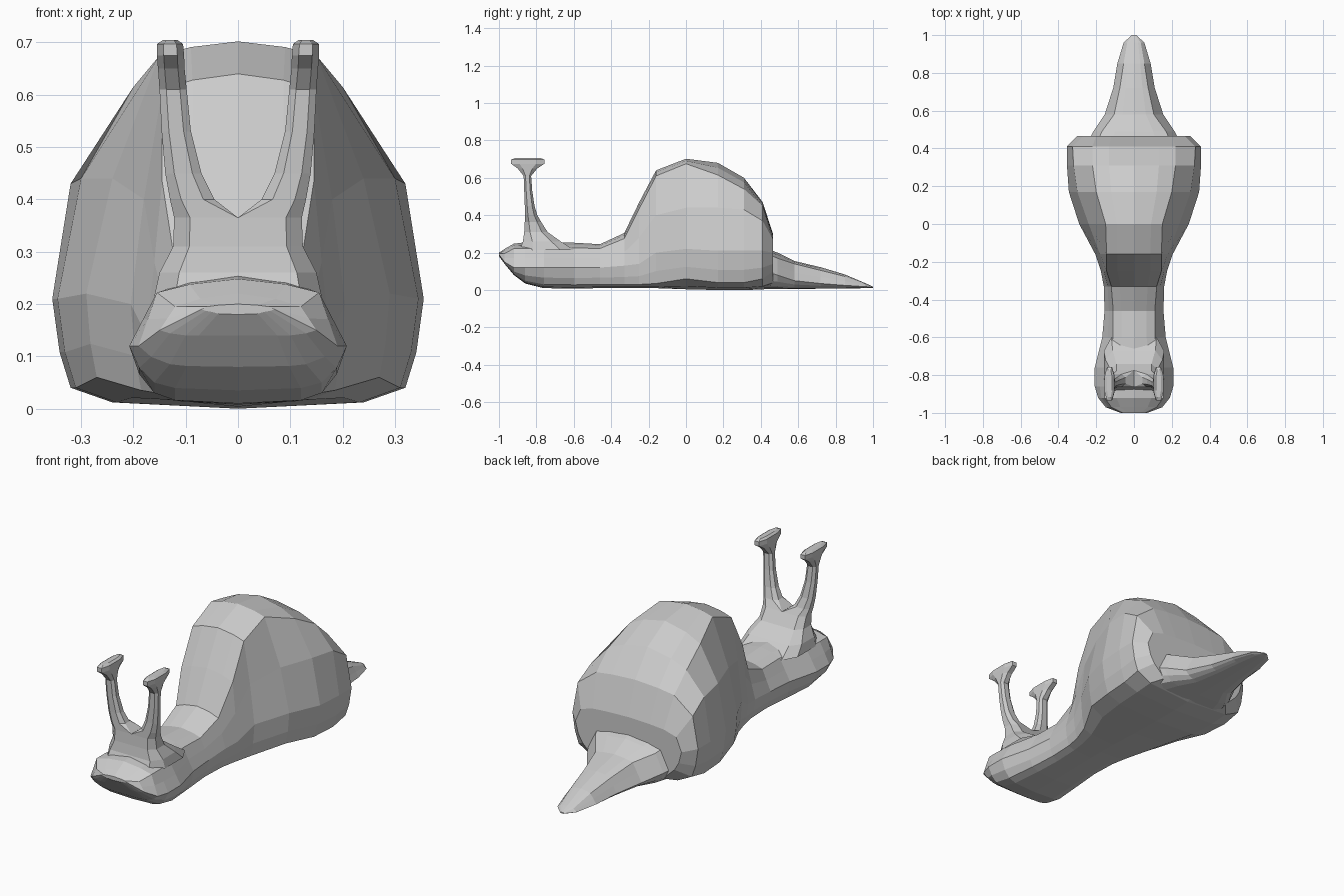
import bpy, bmesh


def loft(name, rings, closed=False, cap_start=False, cap_end=False):
    """Skin a half-model (x >= 0) through rings of points, then mirror it."""
    bm = bmesh.new()
    vs = [[bm.verts.new(p) for p in ring] for ring in rings]
    n = len(rings[0])
    for a, b in zip(vs, vs[1:]):
        for i in range(n if closed else n - 1):
            j = (i + 1) % n
            bm.faces.new((a[i], a[j], b[j], b[i]))
    if cap_start:
        bm.faces.new(vs[0][::-1])
    if cap_end:
        bm.faces.new(vs[-1])
    bmesh.ops.remove_doubles(bm, verts=bm.verts[:], dist=0.0005)
    bmesh.ops.recalc_face_normals(bm, faces=bm.faces[:])
    # drop walls lying on the mirror plane
    inner = [f for f in bm.faces if all(abs(v.co.x) < 1e-4 for v in f.verts)]
    bmesh.ops.delete(bm, geom=inner, context='FACES')
    mesh = bpy.data.meshes.new(name)
    bm.to_mesh(mesh)
    bm.free()
    ob = bpy.data.objects.new(name, mesh)
    bpy.context.collection.objects.link(ob)
    mirror = ob.modifiers.new("mirror", 'MIRROR')
    mirror.use_clip = True
    mirror.merge_threshold = 0.001
    return ob


def section(y, zt, x1, z1, x2, z2, x3, z3, x4, z4, zb):
    """Half cross-section from the top centre round to the belly centre."""
    return [(0, y, zt), (x1 * 0.6, y, zt + (z1 - zt) * 0.4), (x1, y, z1),
            (x2, y, z2), (x3, y, z3), (x3 * 0.6 + x4 * 0.4, y, z3 * 0.4 + z4 * 0.6),
            (x4, y, z4), (x4 * 0.75, y, z4 * 0.3 + zb * 0.7), (0, y, zb)]


def slim(y, zt, x1, z1, x3, z3, x4, z4, zb):
    """Simpler section for head, neck and tail."""
    return section(y, zt, x1, z1, (x1 + x3) / 2, (z1 + z3) / 2, x3, z3, x4, z4, zb)


# Head and neck: y, top z, shoulder, side, lower edge, belly z
head = [
    (-1.00, .200, .06, .195, .07, .190, .05, .185, .180),
    (-0.97, .220, .12, .195, .15, .150, .10, .140, .140),
    (-0.92, .248, .155, .222, .190, .120, .13, .085, .080),
    (-0.86, .255, .155, .222, .208, .120, .16, .050, .035),
    (-0.76, .255, .15, .220, .208, .120, .16, .030, .010),
    (-0.60, .253, .11, .225, .168, .120, .145, .028, .008),
    (-0.46, .245, .11, .222, .156, .120, .135, .030, .010),
    (-0.33, .305, .12, .275, .160, .130, .14, .030, .012),
]
# Shell, running on from the neck
shell = [
    (-0.25, .470, .145, .435, .160, .28, .175, .140, .155, .030, .012),
    (-0.16, .640, .145, .610, .180, .40, .205, .200, .185, .035, .010),
    (0.00, .702, .15, .675, .240, .44, .290, .220, .270, .060, .004),
    (0.17, .680, .20, .615, .300, .44, .345, .210, .310, .040, .000),
    (0.31, .600, .22, .540, .320, .43, .355, .210, .320, .040, .000),
    (0.41, .470, .22, .450, .325, .37, .355, .210, .320, .060, .003),
    (0.465, .300, .20, .290, .270, .27, .300, .200, .260, .100, .012),
]
loft("body_and_shell", [slim(*r) for r in head] + [section(*r) for r in shell],
     cap_start=True, cap_end=True)

# Tail, tapering out from under the shell
tail = [
    (0.42, .225, .20, .200, .250, .100, .20, .025, .006),
    (0.49, .200, .17, .170, .215, .080, .17, .020, .006),
    (0.58, .155, .105, .140, .155, .050, .11, .016, .006),
    (0.72, .122, .075, .105, .110, .035, .08, .014, .007),
    (0.85, .083, .055, .072, .088, .025, .06, .014, .008),
    (0.96, .036, .036, .032, .055, .018, .035, .012, .010),
    (1.00, .018, .010, .017, .012, .015, .010, .013, .012),
]
loft("tail", [slim(*r) for r in tail], cap_end=True)


def stalk_ring(z, x0, x1, y0, y1):
    """Eight-sided ring; the inner side stays square where it meets the middle."""
    cx, cy = (x1 - x0) * 0.25, (y1 - y0) * 0.25
    ix, iy = (cx, cy) if x0 > 0.01 else (0, 0)
    return [(x0 + ix, y0, z), (x1 - cx, y0, z), (x1, y0 + cy, z), (x1, y1 - cy, z),
            (x1 - cx, y1, z), (x0 + ix, y1, z), (x0, y1 - iy, z), (x0, y0 + iy, z)]


# Eye stalks growing out of one brow: z, inner x, outer x, front y, back y
stalk = [
    (.215, .000, .160, -.890, -.600),
    (.260, .000, .150, -.872, -.670),
    (.310, .000, .124, -.865, -.740),
    (.365, .000, .122, -.862, -.775),
    (.400, .045, .130, -.862, -.795),
    (.450, .070, .139, -.862, -.810),
    (.530, .090, .146, -.865, -.822),
    (.610, .098, .150, -.868, -.828),
    (.650, .102, .153, -.900, -.795),
    (.675, .103, .155, -.935, -.757),
    (.697, .105, .155, -.935, -.757),
    (.705, .116, .143, -.915, -.775),
]
loft("eye_stalks", [stalk_ring(*r) for r in stalk], closed=True, cap_end=True)
